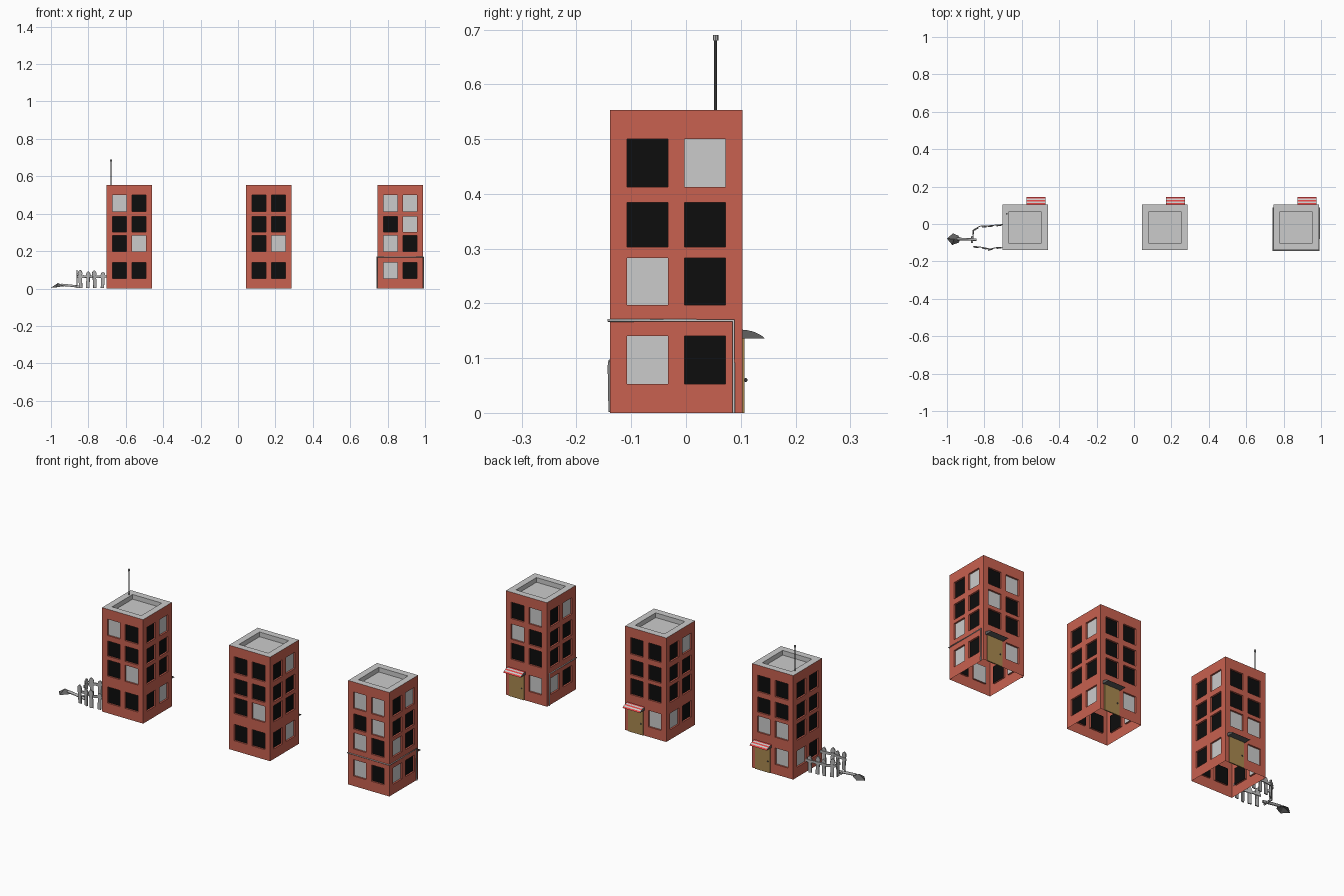
import bpy, bmesh, math
from mathutils import Matrix, Vector

if "Cube" in bpy.data.objects:
    bpy.data.objects.remove(bpy.data.objects["Cube"])

H, TOP, CY = 0.121, 0.553, -0.018
COLS = [-H, -0.09, -0.015, 0.015, 0.09, H]
ROWS = [0, 0.053, 0.14, 0.197, 0.283, 0.303, 0.384, 0.413, 0.5, TOP]


def mat(name, rgb):
    m = bpy.data.materials.new(name)
    m.diffuse_color = (*rgb, 1)
    m.use_nodes = True
    m.node_tree.nodes["Principled BSDF"].inputs["Base Color"].default_value = m.diffuse_color
    return m


BRICK = mat("brick", (0.58, 0.12, 0.08))
BLACK = mat("dark_glass", (0.004, 0.004, 0.004))
GREY = mat("pale_grey", (0.8, 0.8, 0.8))
WOOD = mat("door_wood", (0.4, 0.25, 0.08))
RED = mat("awning_red", (0.75, 0.06, 0.06))
WHITE = mat("awning_white", (0.9, 0.9, 0.9))
DARK = mat("dark_metal", (0.12, 0.12, 0.12))
METAL = mat("worn_metal", (0.45, 0.45, 0.45))


def finish(name, bm, mats):
    me = bpy.data.meshes.new(name)
    bm.to_mesh(me)
    bm.free()
    for m in mats:
        me.materials.append(m)
    ob = bpy.data.objects.new(name, me)
    bpy.context.collection.objects.link(ob)
    return ob


def quad(bm, pts, M=Matrix(), mi=0):
    f = bm.faces.new([bm.verts.new(M @ Vector(p)) for p in pts])
    f.material_index = mi


def box(name, lo, hi, m):
    bm = bmesh.new()
    c = [(a + b) / 2 for a, b in zip(lo, hi)]
    s = [b - a for a, b in zip(lo, hi)]
    bmesh.ops.create_cube(bm, size=1, matrix=Matrix.Translation(c) @ Matrix.Diagonal((*s, 1)))
    return finish(name, bm, [m])


def rod(name, x, y, z0, z1, r, m):
    bm = bmesh.new()
    bmesh.ops.create_cone(bm, cap_ends=True, segments=8, radius1=r, radius2=r, depth=z1 - z0,
                          matrix=Matrix.Translation((x, y, (z0 + z1) / 2)))
    return finish(name, bm, [m])


def ring(bm, outer, inner, M, mi):
    for i in range(4):
        j = (i + 1) % 4
        quad(bm, [outer[i], outer[j], inner[j], inner[i]], M, mi)


# open-bottomed shell with recessed panes; one pattern per side, top row first
def building(name, cx, sides):
    bm = bmesh.new()
    base = Matrix.Translation((cx, CY, 0))
    for k, pat in enumerate(sides):
        M = base @ Matrix.Rotation(k * math.pi / 2, 4, 'Z')
        pat = pat.split()
        for i in range(5):
            for j in range(9):
                a, b, c, d = COLS[i], COLS[i + 1], ROWS[j], ROWS[j + 1]
                out = [(a, -H, c), (b, -H, c), (b, -H, d), (a, -H, d)]
                kind = pat[3 - j // 2][i // 2] if i % 2 and j % 2 else "D"
                if kind == "D":
                    quad(bm, out, M)
                else:
                    inn = [(x, y + 0.009, z) for x, y, z in out]
                    ring(bm, out, inn, M, 0)
                    quad(bm, inn, M, 1 if kind == "b" else 2)
    # roof rim and sunken deck
    sq = lambda s, z: [(-s, -s, z), (s, -s, z), (s, s, z), (-s, s, z)]
    ring(bm, sq(H, TOP), sq(0.086, TOP), base, 2)
    ring(bm, sq(0.086, TOP), sq(0.086, TOP - 0.025), base, 2)
    quad(bm, sq(0.086, TOP - 0.025), base, 2)
    bmesh.ops.remove_doubles(bm, verts=bm.verts, dist=1e-5)
    finish(name + "_building", bm, [BRICK, BLACK, GREY])

    # door, knob, awning on the back
    yb = CY + H
    box(name + "_door", (cx + 0.012, yb - 0.002, 0), (cx + 0.1, yb + 0.004, 0.136), WOOD)
    bm = bmesh.new()
    bmesh.ops.create_icosphere(bm, subdivisions=1, radius=0.004,
                               matrix=Matrix.Translation((cx + 0.025, yb + 0.006, 0.06)))
    finish(name + "_door_knob", bm, [DARK])
    prof = [(0, 0.152), (0.009, 0.151), (0.018, 0.149), (0.026, 0.146), (0.034, 0.142), (0.041, 0.136)]
    x0, x1 = cx + 0.006, cx + 0.108
    bm = bmesh.new()
    for i in range(5):
        (a, za), (b, zb) = prof[i], prof[i + 1]
        quad(bm, [(x1, yb + a, za), (x0, yb + a, za), (x0, yb + b, zb), (x1, yb + b, zb)], mi=i % 2)
    for x in (x0, x1):
        pts = [(x, yb + a, z) for a, z in prof] + [(x, yb, 0.136)]
        quad(bm, pts if x == x0 else pts[::-1], mi=2)
    quad(bm, [(x0, yb, 0.136), (x1, yb, 0.136), (x1, yb + 0.041, 0.136), (x0, yb + 0.041, 0.136)], mi=2)
    finish(name + "_awning", bm, [RED, WHITE, DARK])


# sides: front, right, back, left
building("left", -0.582, ["gb bb bg bb", "bg bb bb bg", "bb bb gg Dg", "bb bb bb gb"])
building("middle", 0.165, ["bb bb bg bb", "bg bb bb bg", "bb bb bb Dg", "bg bb bb gb"])
building("right", 0.867, ["gg bg gb gb", "bg bb gb gb", "bg gb bb Dg", "bg bb bb gb"])


def tube(name, pts, r, m):
    cu = bpy.data.curves.new(name, 'CURVE')
    cu.dimensions = '3D'
    cu.bevel_depth, cu.bevel_resolution, cu.use_fill_caps = r, 1, True
    sp = cu.splines.new('POLY')
    sp.points.add(len(pts) - 1)
    for p, q in zip(sp.points, pts):
        p.co = (*q, 1)
    cu.materials.append(m)
    ob = bpy.data.objects.new(name, cu)
    bpy.context.collection.objects.link(ob)


# pipe wrapped round the right building
px, pf, pb = H + 0.003, CY - H - 0.003, 0.087
tube("drain_pipe", [(0.867 + s * px, y, z) for s, y, z in
                    [(-1, pb, 0), (-1, pb, 0.169), (-1, pf, 0.169), (1, pf, 0.169), (1, pb, 0.169), (1, pb, 0)]],
     0.0028, GREY)

# antenna
rod("antenna_mast", -0.68, 0.054, TOP - 0.005, 0.682, 0.003, DARK)
rod("antenna_cap", -0.68, 0.054, 0.68, 0.69, 0.005, METAL)


# crooked picket fence
def picket(name, x, y, ang, tilt, h):
    w = 0.009
    shape = [(-w, 0), (w, 0), (w, h - 0.03), (w + 0.004, h - 0.02), (w, h - 0.007), (0, h),
             (-w, h - 0.007), (-w - 0.004, h - 0.02), (-w, h - 0.03)]
    M = Matrix.Translation((x, y, 0.002)) @ Matrix.Rotation(ang, 4, 'Z') @ Matrix.Rotation(tilt, 4, 'Y')
    bm = bmesh.new()
    f = bm.faces.new([bm.verts.new(M @ Vector((u, -0.003, z))) for u, z in shape])
    r = bmesh.ops.extrude_face_region(bm, geom=[f])
    d = M.to_3x3() @ Vector((0, 0.006, 0))
    bmesh.ops.translate(bm, vec=d, verts=[v for v in r["geom"] if isinstance(v, bmesh.types.BMVert)])
    bmesh.ops.recalc_face_normals(bm, faces=bm.faces)
    finish(name, bm, [METAL])


def rail(name, path, z):
    bm = bmesh.new()
    for (a, b), (c, d) in zip(path, path[1:]):
        n = Vector((b - d, c - a, 0)).normalized() * 0.0025
        p, q = Vector((a, b, z)), Vector((c, d, z - 0.002))
        up = Vector((0, 0, 0.013))
        lo, hi = [p - n, q - n, q + n, p + n], [p - n + up, q - n + up, q + n + up, p + n + up]
        quad(bm, lo[::-1])
        quad(bm, hi)
        ring(bm, lo, hi, Matrix(), 0)
    finish(name, bm, [METAL])


front = [(-0.702, -0.124), (-0.735, -0.126), (-0.77, -0.134), (-0.81, -0.125), (-0.86, -0.119)]
back = [(-0.702, -0.003), (-0.74, -0.006), (-0.78, -0.01), (-0.825, -0.012), (-0.858, -0.032)]
for label, path in (("front", front), ("back", back)):
    rail(label + "_fence_rail", path, 0.058)
    for i, x in enumerate((-0.725, -0.765, -0.803, -0.841)):
        k = next(k for k in range(4) if path[k + 1][0] <= x)
        (a, b), (c, d) = path[k], path[k + 1]
        y = b + (d - b) * (x - a) / (c - a)
        picket(f"{label}_picket_{i}", x, y - 0.004, math.atan2(b - d, a - c),
               (0.04, -0.05, 0.03, -0.04)[i], (0.088, 0.096, 0.09, 0.098)[i])
rail("side_fence_rail", [(-0.858, -0.03), (-0.86, -0.068)], 0.058)
picket("side_picket", -0.86, -0.05, math.pi / 2, 0.05, 0.097)

# shovel lying on the ground
bm = bmesh.new()
edge = [(-1, -0.078, 0.004), (-0.972, -0.112, 0.006), (-0.938, -0.1, 0.012),
        (-0.926, -0.08, 0.012), (-0.94, -0.062, 0.014), (-0.968, -0.05, 0.008)]
for i in range(6):
    a, b = edge[i], edge[(i + 1) % 6]
    quad(bm, [a, b, (-0.962, -0.08, 0.03)])
    quad(bm, [b, a, (-0.962, -0.08, 0.022)])
finish("shovel_blade", bm, [DARK])
tube("shovel_handle", [(-0.945, -0.08, 0.02), (-0.9, -0.081, 0.016), (-0.842, -0.084, 0.009)], 0.007, METAL)
tube("shovel_grip", [(-0.864, -0.064, 0.01), (-0.866, -0.102, 0.01)], 0.006, METAL)
